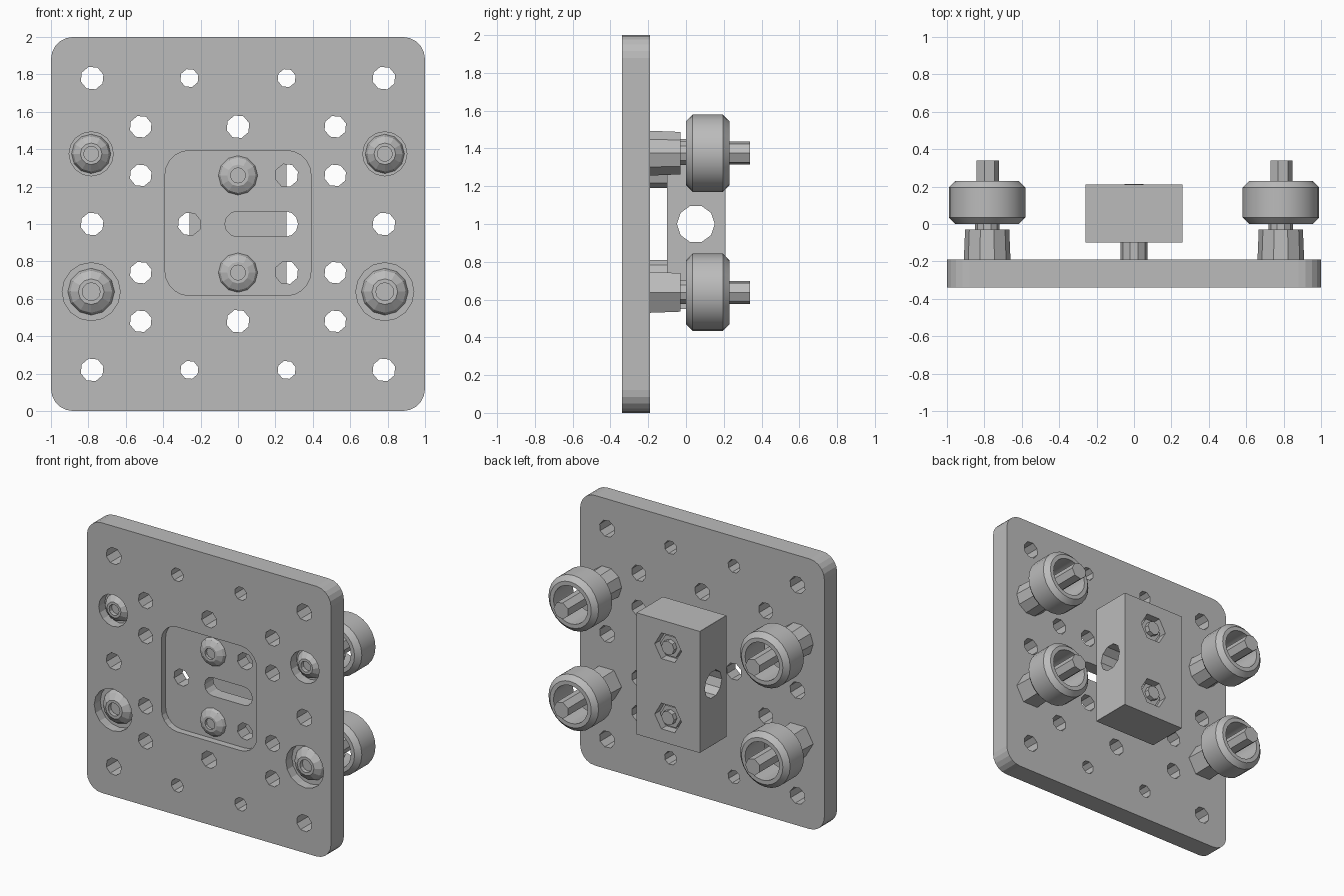
import bpy, bmesh
from math import sin, cos, pi, radians

cube = bpy.data.objects.get("Cube")
if cube:
    bpy.data.objects.remove(cube, do_unlink=True)

GREY = (0.5, 0.5, 0.5, 1)
metal = bpy.data.materials.new("plain grey")
metal.use_nodes = True
metal.diffuse_color = GREY
metal.node_tree.nodes["Principled BSDF"].inputs["Base Color"].default_value = GREY


def make(name, bm, smooth=False):
    bmesh.ops.recalc_face_normals(bm, faces=bm.faces)
    mesh = bpy.data.meshes.new(name)
    bm.to_mesh(mesh)
    bm.free()
    mesh.materials.append(metal)
    ob = bpy.data.objects.new(name, mesh)
    bpy.context.collection.objects.link(ob)
    if smooth:
        bpy.ops.object.select_all(action='DESELECT')
        bpy.context.view_layer.objects.active = ob
        ob.select_set(True)
        bpy.ops.object.shade_smooth_by_angle(angle=radians(30))
    return ob


def lathe(bm, profile, sides, x, z, closed=False, turn=0.0):
    """Sweep (radius, y) points around an axis along y through (x, z)."""
    rings = []
    for r, y in profile:
        rings.append([bm.verts.new((x + r * cos(turn + 2 * pi * i / sides), y,
                                    z + r * sin(turn + 2 * pi * i / sides)))
                      for i in range(sides)])
    pairs = list(zip(rings, rings[1:]))
    if closed:
        pairs.append((rings[-1], rings[0]))
    else:
        bm.faces.new(rings[0])
        bm.faces.new(rings[-1])
    for a, b in pairs:
        for i in range(sides):
            j = (i + 1) % sides
            bm.faces.new((a[i], a[j], b[j], b[i]))


def rounded(bm, x, z, w, h, r, y0, y1, steps=5):
    """Rounded rectangle in the xz plane, extruded from y0 to y1."""
    outline = []
    for k, (sx, sz) in enumerate(((1, 1), (-1, 1), (-1, -1), (1, -1))):
        for i in range(steps + 1):
            a = pi / 2 * (k + i / steps)
            outline.append((x + sx * (w / 2 - r) + r * cos(a),
                            z + sz * (h / 2 - r) + r * sin(a)))
    a, b = [[bm.verts.new((px, y, pz)) for px, pz in outline] for y in (y0, y1)]
    bm.faces.new(a)
    bm.faces.new(b)
    for i in range(len(a)):
        j = (i + 1) % len(a)
        bm.faces.new((a[i], a[j], b[j], b[i]))


def cut(ob, bm):
    """Subtract a cutter mesh from the object, then discard the cutter."""
    cutter = make("cutter", bm)
    cutter.hide_render = True
    mod = ob.modifiers.new("cut", 'BOOLEAN')
    mod.operation = 'DIFFERENCE'
    mod.solver = 'EXACT'
    mod.object = cutter
    bpy.context.view_layer.objects.active = ob
    bpy.ops.object.modifier_apply(modifier=mod.name)
    bpy.data.objects.remove(cutter, do_unlink=True)


FRONT, BACK, STEP = -0.34, -0.19, 0.26
FLOOR = FRONT + 0.05
WHEEL_X, TOP_Z, LOW_Z = 0.785, 1.375, 0.638

# Plate with rounded corners
bm = bmesh.new()
rounded(bm, 0, 1, 2, 2, 0.12, FRONT, BACK)
plate = make("plate", bm)

# Square pocket and the round recesses for the wheel bolts
bm = bmesh.new()
rounded(bm, 0, 1.005, 0.78, 0.775, 0.13, FRONT - 0.1, FLOOR)
for s in (-1, 1):
    for z, r in ((TOP_Z, 0.118), (LOW_Z, 0.155)):
        lathe(bm, [(r, FRONT - 0.1), (r, FRONT + 0.07)], 16, s * WHEEL_X, z)
cut(plate, bm)

# Through holes on a regular grid, and the slot
bm = bmesh.new()
holes = [(i, j, 0.05) for i in (-1, 1) for j in (-3, 3)]
holes += [(i, j, 0.063) for i in (-3, 3) for j in (-3, 0, 3)]
holes += [(i, j, 0.06) for i in (-2, 2) for j in (-2, -1, 1, 2)]
holes += [(0, -2, 0.063), (0, 2, 0.063), (-1, 0, 0.063), (1, 1, 0.063), (1, -1, 0.063)]
for i, j, r in holes:
    lathe(bm, [(r, FRONT - 0.1), (r, BACK + 0.1)], 8, i * STEP, 1 + j * STEP, turn=0.3)
rounded(bm, 0.125, 1, 0.39, 0.136, 0.066, FRONT - 0.1, BACK + 0.1, 3)
cut(plate, bm)


def bolt_head(name, x, z, r, base, front):
    """Domed head with a socket in the middle."""
    mid = (base + front) / 2
    bm = bmesh.new()
    lathe(bm, [(r, base), (r * 0.9, mid), (r * 0.55, front),
               (r * 0.38, front), (r * 0.38, mid)], 12, x, z)
    make(name, bm)


# Four wheels with spacers, washers and bolts
for side, s in (("right", -1), ("left", 1)):
    for level, z in (("upper", TOP_Z), ("lower", LOW_Z)):
        x, tag = s * WHEEL_X, f"_{level}_{side}"
        bm = bmesh.new()
        lathe(bm, [(0.17, 0), (0.205, 0.035), (0.205, 0.195), (0.17, 0.23),
                   (0.14, 0.23), (0.14, 0)], 24, x, z, closed=True)
        make("wheel" + tag, bm, smooth=True)
        bm = bmesh.new()
        sides = 10 if level == "upper" else 6
        lathe(bm, [(0.125, BACK - 0.005), (0.118, -0.03)], sides, x, z)
        make("spacer" + tag, bm)
        bm = bmesh.new()
        lathe(bm, [(0.065, -0.035), (0.065, 0.0)], 10, x, z)
        make("washer" + tag, bm)
        bm = bmesh.new()
        lathe(bm, [(0.062, -0.01), (0.062, 0.34)], 7, x, z)
        make("wheel_bolt" + tag, bm)
        bolt_head("wheel_bolt_head" + tag, x, z, 0.105 if level == "upper" else 0.125,
                  FRONT + 0.07, FRONT + 0.01)

# Nut block with a cross bore and two hexagonal recesses
bm = bmesh.new()
rounded(bm, 0, 1, 0.52, 0.9, 0.001, -0.10, 0.21, 1)
block = make("nut_block", bm)
bm = bmesh.new()
lathe(bm, [(0.1, -0.5), (0.1, 0.5)], 10, 0, 0)
for v in bm.verts:
    px, py, pz = v.co
    v.co = (py, 0.052 + px, 1 + pz)
cut(block, bm)
bm = bmesh.new()
for z in (1 - STEP, 1 + STEP):
    lathe(bm, [(0.11, 0.15), (0.11, 0.3)], 6, 0, z)
cut(block, bm)

# Block screws
for level, z in (("lower", 1 - STEP), ("upper", 1 + STEP)):
    bm = bmesh.new()
    lathe(bm, [(0.073, BACK - 0.005), (0.073, -0.095)], 10, 0, z)
    make(f"block_spacer_{level}", bm)
    bm = bmesh.new()
    lathe(bm, [(0.052, 0.14), (0.052, 0.215)], 8, 0, z)
    make(f"block_screw_{level}", bm)
    bm = bmesh.new()
    lathe(bm, [(0.085, 0.145), (0.085, 0.18)], 6, 0, z)
    make(f"nut_{level}", bm)
    bolt_head(f"block_screw_head_{level}", 0, z, 0.105, FLOOR, FRONT + 0.01)
